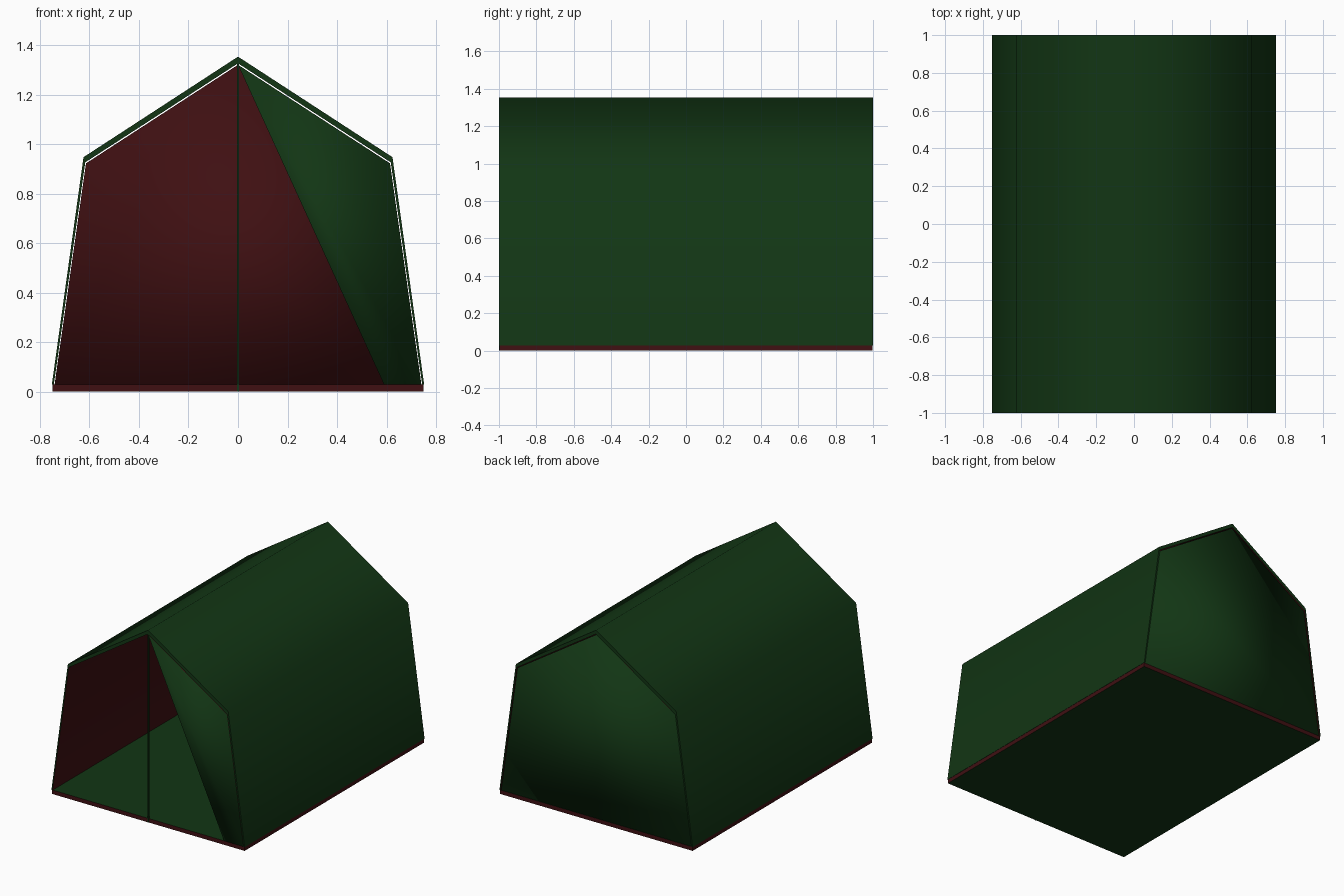
import bpy
import bmesh
import math

cube = bpy.data.objects.get("Cube")
if cube:
    bpy.data.objects.remove(cube, do_unlink=True)


def make_material(name, rgb):
    mat = bpy.data.materials.new(name)
    mat.use_nodes = True
    color = (*rgb, 1.0)
    mat.diffuse_color = color
    mat.node_tree.nodes["Principled BSDF"].inputs["Base Color"].default_value = color
    return mat


green = make_material("dark green canvas", (0.006, 0.036, 0.007))
red = make_material("dark red lining", (0.05, 0.005, 0.006))


def prism(name, outline, y0, y1, rule, smooth_angle=None):
    """Extrude an x-z outline along y; rule(kind, side) is true for red faces."""
    bm = bmesh.new()
    front = [bm.verts.new((x, y0, z)) for x, z in outline]
    back = [bm.verts.new((x, y1, z)) for x, z in outline]
    n = len(outline)
    faces = [(bm.faces.new(front), "front", 0), (bm.faces.new(back[::-1]), "back", 0)]
    for i in range(n):
        j = (i + 1) % n
        faces.append((bm.faces.new((front[i], back[i], back[j], front[j])), "side", i))
    for face, kind, side in faces:
        face.material_index = int(rule(kind, side))
    bmesh.ops.recalc_face_normals(bm, faces=bm.faces)
    mesh = bpy.data.meshes.new(name)
    bm.to_mesh(mesh)
    bm.free()
    mesh.materials.append(green)
    mesh.materials.append(red)
    obj = bpy.data.objects.new(name, mesh)
    bpy.context.collection.objects.link(obj)
    if smooth_angle:
        bpy.ops.object.select_all(action="DESELECT")
        obj.select_set(True)
        bpy.context.view_layer.objects.active = obj
        bpy.ops.object.shade_smooth_by_angle(angle=math.radians(smooth_angle))
    return obj


def gable(foot, eave, ridge):
    """Symmetric five-point tent profile, from the -x foot to the +x foot."""
    return [(-foot[0], foot[1]), (-eave[0], eave[1]), (0, ridge), eave, foot]


BASE = 0.028
outer = gable((0.752, BASE), (0.624, 0.947), 1.353)
inner = gable((0.744, BASE), (0.617, 0.926), 1.326)
panel = gable((0.741, BASE), (0.614, 0.922), 1.320)

# Canopy: walls and roof in one bent sheet, lined in red
prism("canopy", outer + inner[::-1], -1, 1,
      lambda kind, side: kind == "side" and 5 <= side <= 8, 80)

# Back wall, lined on the inside
prism("back_wall", panel, 0.975, 0.995, lambda kind, side: kind != "back", 120)

# Closed half of the door, cut diagonally from the ridge to the floor
prism("door_flap", panel[2:] + [(0.59, BASE)], -0.998, -0.978,
      lambda kind, side: kind != "front", 120)

# Groundsheet with a red rim
prism("groundsheet", [(-0.75, 0), (-0.75, BASE), (0.75, BASE), (0.75, 0)], -0.997, 0.997,
      lambda kind, side: kind != "side" or side in (0, 2))

# Thin upright in the doorway
prism("door_pole", [(-0.005, 0), (-0.005, 1.325), (0.005, 1.325), (0.005, 0)], -1, -0.99,
      lambda kind, side: False)
